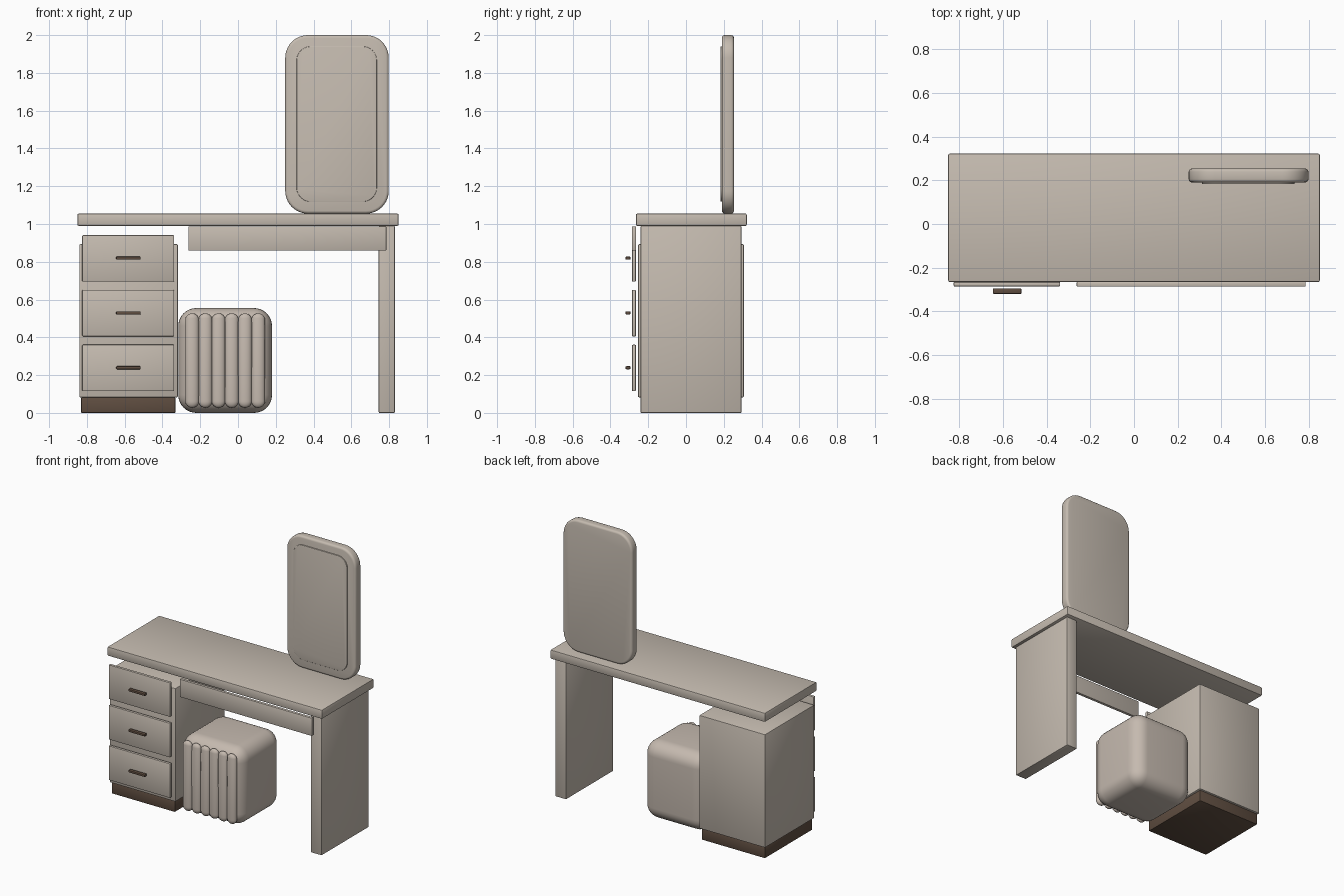
import bpy, bmesh, math
from mathutils import Matrix

if "Cube" in bpy.data.objects:
    bpy.data.objects.remove(bpy.data.objects["Cube"])


def material(name, rgb):
    m = bpy.data.materials.new(name)
    m.diffuse_color = (*rgb, 1)
    m.use_nodes = True
    m.node_tree.nodes["Principled BSDF"].inputs["Base Color"].default_value = m.diffuse_color
    return m


BEIGE = material("warm_beige", (0.56, 0.50, 0.435))
FABRIC = material("beige_fabric", (0.56, 0.49, 0.43))
BROWN = material("dark_brown", (0.115, 0.075, 0.052))


def finish(name, bm, mat):
    bmesh.ops.recalc_face_normals(bm, faces=bm.faces)
    me = bpy.data.meshes.new(name)
    bm.to_mesh(me)
    bm.free()
    me.materials.append(mat)
    ob = bpy.data.objects.new(name, me)
    bpy.context.collection.objects.link(ob)
    bpy.ops.object.select_all(action='DESELECT')
    ob.select_set(True)
    bpy.context.view_layer.objects.active = ob
    bpy.ops.object.shade_smooth_by_angle(angle=math.radians(35))
    return ob


def box(name, x, y, z, mat, bevel=0.005, segments=2):
    """Bevelled box from (min, max) pairs."""
    bm = bmesh.new()
    bmesh.ops.create_cube(bm, size=1)
    for v in bm.verts:
        v.co = [r[0] if c < 0 else r[1] for c, r in zip(v.co, (x, y, z))]
    bmesh.ops.bevel(bm, geom=bm.edges[:], offset=bevel, segments=segments,
                    profile=0.5, affect='EDGES', clamp_overlap=True)
    return finish(name, bm, mat)


def rounded_panel(name, x, y, z, radius, edge, mat):
    """Upright plate with rounded corners and softened rims."""
    bm = bmesh.new()
    pts = []
    for cx, cz, start in ((x[1] - radius, z[1] - radius, 0), (x[0] + radius, z[1] - radius, 90),
                          (x[0] + radius, z[0] + radius, 180), (x[1] - radius, z[0] + radius, 270)):
        for i in range(11):
            a = math.radians(start + 9 * i)
            pts.append(bm.verts.new((cx + radius * math.cos(a), y[0], cz + radius * math.sin(a))))
    face = bm.faces.new(pts)
    top = bmesh.ops.extrude_face_region(bm, geom=[face])['geom']
    for v in top:
        if isinstance(v, bmesh.types.BMVert):
            v.co.y = y[1]
    rims = [e for e in bm.edges if abs(e.verts[0].co.y - e.verts[1].co.y) < 1e-6]
    bmesh.ops.bevel(bm, geom=rims, offset=edge, segments=3, profile=0.5, affect='EDGES')
    return finish(name, bm, mat)


# table
box("tabletop", (-0.85, 0.85), (-0.265, 0.322), (0.99, 1.055), BEIGE, 0.007)
box("right_leg", (0.745, 0.83), (-0.24, 0.293), (0, 0.99), BEIGE, 0.004)
box("front_apron", (-0.262, 0.785), (-0.286, -0.265), (0.86, 0.988), BEIGE, 0.003)

# drawer cabinet
box("cabinet_plinth", (-0.83, -0.332), (-0.24, 0.293), (0, 0.082), BROWN, 0.003)
box("cabinet_body", (-0.84, -0.318), (-0.254, 0.306), (0.082, 0.893), BEIGE, 0.006)
for i in range(3):
    z = 0.115 + 0.29 * i
    box(f"drawer_front_{i + 1}", (-0.825, -0.338), (-0.286, -0.265), (z, z + 0.246), BEIGE, 0.005)
    box(f"drawer_handle_{i + 1}", (-0.645, -0.515), (-0.32, -0.294),
        (z + 0.116, z + 0.132), BROWN, 0.004)

# mirror
rounded_panel("mirror_frame", (0.25, 0.798), (0.19, 0.254), (1.055, 2.0), 0.12, 0.015, BEIGE)
rounded_panel("mirror_glass", (0.31, 0.735), (0.183, 0.195), (1.118, 1.94), 0.075, 0.003, BEIGE)

# pouf with vertical ribs on the front
PX = -0.068
box("pouf", (PX - 0.248, PX + 0.248), (-0.225, 0.245), (0, 0.555), FABRIC, 0.095, 8)
for i in range(6):
    bm = bmesh.new()
    bmesh.ops.create_uvsphere(bm, u_segments=20, v_segments=12, radius=1)
    for v in bm.verts:   # stretch a sphere into a flattened capsule
        half = 0.215 if v.co.z > 1e-5 else -0.215
        v.co = (v.co.x * 0.036, v.co.y * 0.022, v.co.z * 0.035 + half)
    bmesh.ops.transform(bm, matrix=Matrix.Translation((PX + (i - 2.5) * 0.07, -0.22, 0.277)),
                        verts=bm.verts)
    finish(f"pouf_rib_{i + 1}", bm, FABRIC)
